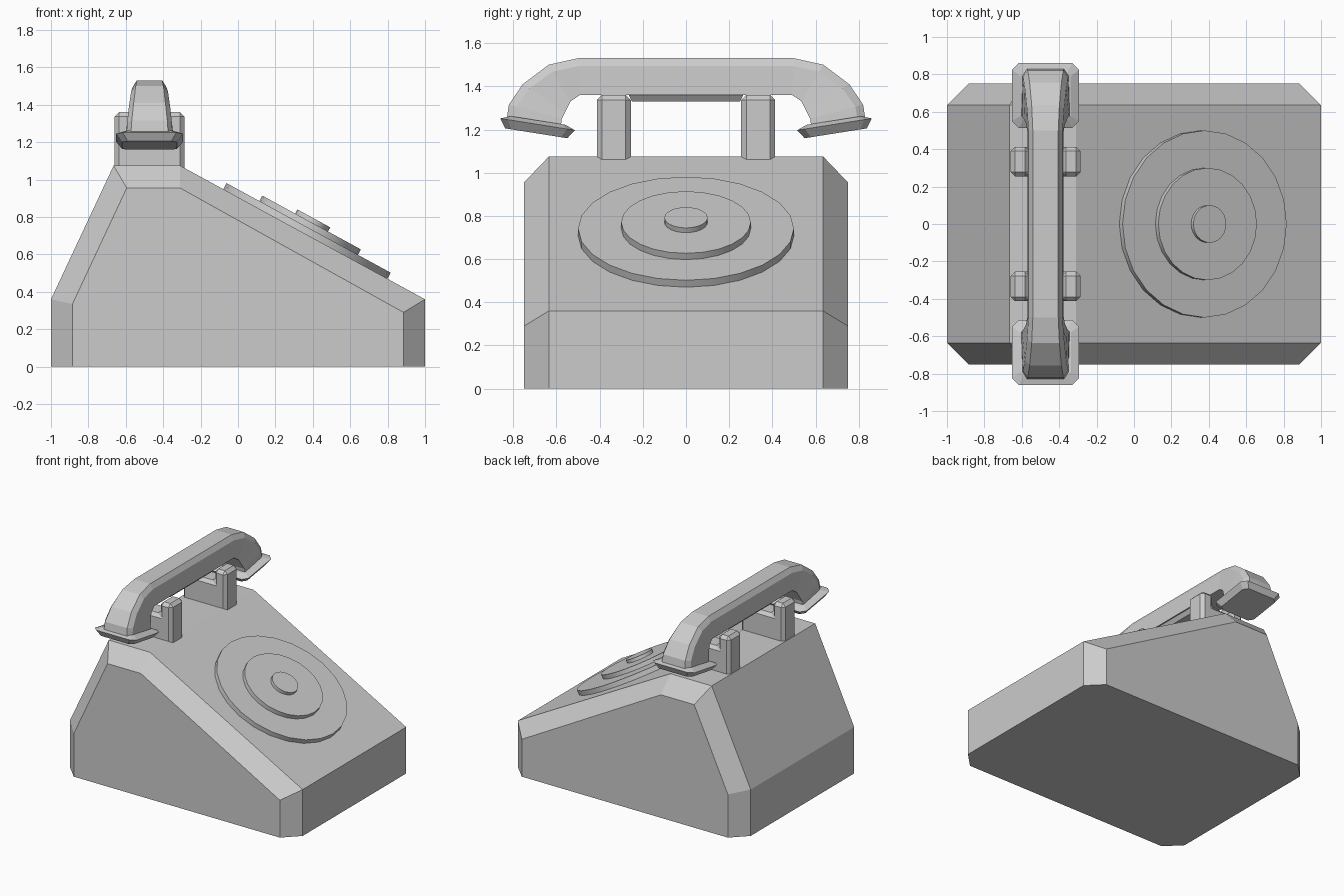
import bpy, bmesh, math
from mathutils import Matrix, Vector

if "Cube" in bpy.data.objects:
    bpy.data.objects.remove(bpy.data.objects["Cube"])

HX = -0.473  # x centre of the handset and cradle


def loft(name, rings):
    """Skin a list of equal-length point rings and cap both ends."""
    bm = bmesh.new()
    vs = [[bm.verts.new(p) for p in r] for r in rings]
    n = len(rings[0])
    for a, b in zip(vs, vs[1:]):
        for i in range(n):
            j = (i + 1) % n
            bm.faces.new((a[i], a[j], b[j], b[i]))
    bm.faces.new(vs[0])
    bm.faces.new(vs[-1])
    bmesh.ops.recalc_face_normals(bm, faces=bm.faces)
    me = bpy.data.meshes.new(name)
    bm.to_mesh(me)
    bm.free()
    ob = bpy.data.objects.new(name, me)
    bpy.context.collection.objects.link(ob)
    return ob


def mirror_y(ob):
    m = ob.modifiers.new("mirror", "MIRROR")
    m.use_axis = (False, True, False)


# Wedge-shaped housing with chamfered sides
outer = [(-1, 0), (1, 0), (1, 0.36), (-0.31, 1.075), (-0.665, 1.075), (-1, 0.36)]
inner = [(-0.885, 0), (0.885, 0), (0.885, 0.29), (-0.31, 0.955), (-0.595, 0.955), (-0.885, 0.335)]
loft("housing", [[(x, y, z) for x, z in prof] for y, prof in
                 ((-0.75, inner), (-0.635, outer), (0.635, outer), (0.75, inner))])

# Stacked dial discs on the sloped face
tilt = math.atan2(0.715, 1.31)
normal = Vector((math.sin(tilt), 0, math.cos(tilt)))
base = Vector((0.36, 0, 0.709))
for name, radius, height in (("dial_plate", 0.5, 0.037), ("dial_ring", 0.3, 0.07),
                             ("dial_hub", 0.1, 0.095)):
    bottom = -0.02
    bpy.ops.mesh.primitive_cylinder_add(
        vertices=24, radius=radius, depth=height - bottom,
        location=base + normal * (height + bottom) / 2, rotation=(0, tilt, 0))
    bpy.context.object.name = name
    bpy.ops.object.shade_smooth_by_angle()

# Forked cradle posts
w, n = 0.188, 0.085
fork = [(-w, 1.03), (w, 1.03), (w, 1.36), (n, 1.36), (n, 1.26), (-n, 1.26), (-n, 1.36), (-w, 1.36)]
post = loft("cradle_post", [[(HX + x, y, z) for x, z in fork] for y in (0.255, 0.413)])
bev = post.modifiers.new("bevel", "BEVEL")
bev.width = 0.024
bev.segments = 1
mirror_y(post)

# Handset grip: (outer y, z), (inner y, z), half width, half width of the top
stations = [
    ((0.26, 1.53), (0.26, 1.36), 0.096, 0.068),
    ((0.50, 1.53), (0.49, 1.36), 0.096, 0.068),
    ((0.636, 1.50), (0.535, 1.33), 0.104, 0.074),
    ((0.756, 1.41), (0.56, 1.28), 0.116, 0.085),
    ((0.82, 1.315), (0.575, 1.25), 0.126, 0.095),
    ((0.832, 1.24), (0.58, 1.21), 0.130, 0.10),
]


def section(sign, o, i, hw, tw):
    o, i = Vector(o), Vector(i)
    s = o + (i - o).normalized() * 0.037  # shoulder of the chamfer
    pts = [(tw, o), (hw * 0.95, s), (hw, i), (-hw, i), (-hw * 0.95, s), (-tw, o)]
    return [(HX + x, sign * p.x, p.y) for x, p in pts]


rings = [section(-1, *s) for s in reversed(stations)] + [section(1, *s) for s in stations]
loft("handset_grip", rings)

# Tapered rib under the grip, between the posts
loft("grip_rib", [[(HX + sx * x, sy * y, z) for sx, sy in ((1, 1), (-1, 1), (-1, -1), (1, -1))]
                  for z, x, y in ((1.37, 0.094, 0.27), (1.33, 0.065, 0.25))])

# Flared ear and mouth pieces: half length, half width, corner cut, height
cap = []
for ly, hx, c, z in ((0.127, 0.135, 0.02, 0.018), (0.175, 0.179, 0.036, 0.0), (0.146, 0.147, 0.03, -0.042)):
    cap.append([(x, y, z) for x, y in (
        (hx, ly - c), (hx - c, ly), (c - hx, ly), (-hx, ly - c),
        (-hx, c - ly), (c - hx, -ly), (hx - c, -ly), (hx, c - ly))])
piece = loft("ear_and_mouth_piece", cap)
piece.data.transform(Matrix.Translation((HX, 0.687, 1.224)) @ Matrix.Rotation(math.radians(9), 4, "X"))
mirror_y(piece)
